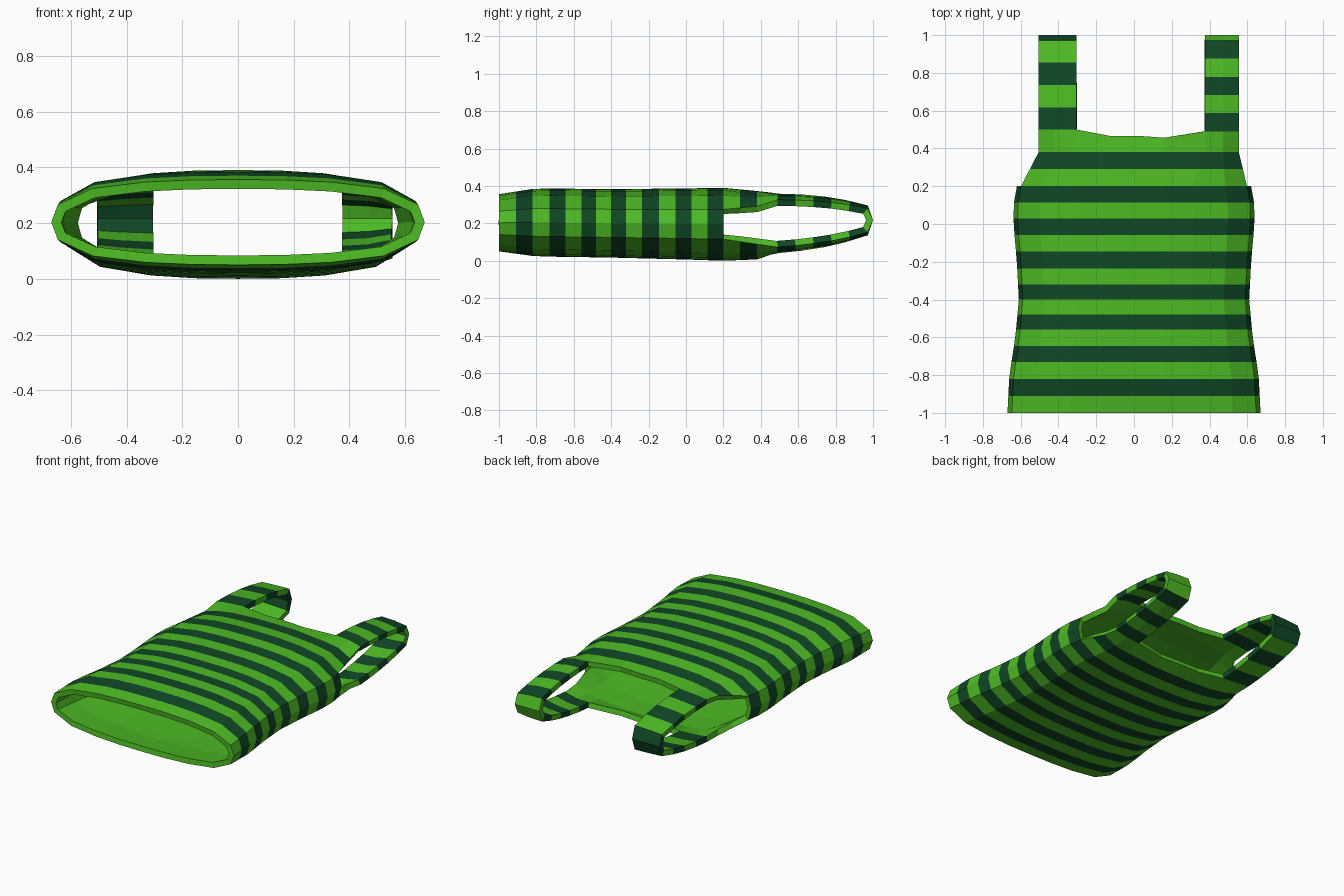
import bpy, bmesh

cube = bpy.data.objects.get("Cube")
if cube:
    bpy.data.objects.remove(cube, do_unlink=True)


def material(name, colour):
    m = bpy.data.materials.new(name)
    m.use_nodes = True
    m.diffuse_color = colour
    bsdf = m.node_tree.nodes["Principled BSDF"]
    bsdf.inputs["Base Color"].default_value = colour
    bsdf.inputs["Roughness"].default_value = 0.9
    return m


light = material("light green", (0.076, 0.50, 0.018, 1))
dark = material("dark green", (0.005, 0.064, 0.019, 1))


def lerp(table, t):
    """Piecewise linear lookup in a list of (key, value) pairs."""
    for (a, va), (b, vb) in zip(table, table[1:]):
        if t <= b:
            return va + (vb - va) * (max(t, a) - a) / (b - a)
    return table[-1][1]


# Shape of the garment along its length
WIDTH = [(-1, .67), (-.8, .66), (-.6, .628), (-.4, .61), (-.2, .62), (0, .638), (.1, .638), (.2, .62)]
HEIGHT = [(-1, .153), (-.8, .182), (-.4, .183), (0, .19), (.2, .195), (.38, .183), (.5, .163)]
MIDDLE = [(-1, .203), (-.8, .205), (-.4, .2), (.2, .195), (.38, .19), (.5, .2), (1, .217)]
SECTION = [(0, 1), (.25, .99), (.5, .94), (.78, .79), (.965, .41), (1, 0)]
COLUMNS = [-.965, -.78, -.5, -.25, 0, .25, .5, .78, .965]

# Shoulder columns and the neckline heights above them
SHOULDER_X = [-.505, -.42, -.305, -.13, .02, .16, .375, .47, .555]
NECK_Y = [.5, .5, .5, .467, .467, .457, .49, .49, .49]


def loft(bm, rows, mats, closed=False):
    """Bridge successive rows of points; mats gives one slot per band."""
    grid = [[bm.verts.new(p) for p in row] for row in rows]
    n = len(rows[0])
    for lower, upper, mat in zip(grid, grid[1:], mats):
        for i in range(n if closed else n - 1):
            j = (i + 1) % n
            bm.faces.new((lower[i], lower[j], upper[j], upper[i])).material_index = mat


def finish(bm, name, mats, inner_offset):
    """Weld, orient outward and give the cloth its thickness."""
    bmesh.ops.remove_doubles(bm, verts=bm.verts, dist=1e-4)
    bmesh.ops.recalc_face_normals(bm, faces=bm.faces)
    top = max(bm.faces, key=lambda f: f.calc_center_median().z)
    if top.normal.z < 0:
        bmesh.ops.reverse_faces(bm, faces=bm.faces)
    mesh = bpy.data.meshes.new(name)
    bm.to_mesh(mesh)
    bm.free()
    obj = bpy.data.objects.new(name, mesh)
    bpy.context.collection.objects.link(obj)
    for m in mats:
        mesh.materials.append(m)
    mod = obj.modifiers.new("cloth thickness", 'SOLIDIFY')
    mod.thickness = .034
    mod.offset = -1
    mod.use_even_offset = True
    mod.material_offset = inner_offset
    mod.material_offset_rim = inner_offset
    return obj


def panel_row(y, side):
    """One row of the front or back panel at the armholes' lower end."""
    w, h, mid = lerp(WIDTH, y), lerp(HEIGHT, y), lerp(MIDDLE, y)
    return [(c * w, y, mid + side * h * lerp(SECTION, abs(c))) for c in COLUMNS]


def ring(y):
    w, mid = lerp(WIDTH, y), lerp(MIDDLE, y)
    return panel_row(y, 1) + [(w, y, mid)] + panel_row(y, -1)[::-1] + [(-w, y, mid)]


def shoulder_row(side):
    h, mid = lerp(HEIGHT, .38), lerp(MIDDLE, .38)
    return [(x, .38, mid + side * h * lerp(SECTION, abs(x) / .62)) for x in SHOULDER_X]


def neck_depth(x):
    return lerp(HEIGHT, .5) * (.5 + .5 * lerp(SECTION, abs(x) / .62))


# Body: striped tube up to the armholes, then a panel on each side
STRIPES = [-1, -.91, -.82, -.73, -.645, -.558, -.48, -.4, -.32, -.235, -.145, -.057, .03, .115, .2]
bm = bmesh.new()
loft(bm, [ring(y) for y in STRIPES], [i % 2 for i in range(len(STRIPES) - 1)], True)
for side in (1, -1):
    low, high = panel_row(.2, side), shoulder_row(side)
    half = [tuple((a + b) / 2 for a, b in zip(p, q)) for p, q in zip(low, high)]
    neck = [(x, y, lerp(MIDDLE, .5) + side * neck_depth(x)) for x, y in zip(SHOULDER_X, NECK_Y)]
    loft(bm, [low, half, high, neck], [0, 1, 0])
finish(bm, "shirt_body", [light, dark, light, light], 2)

# Straps: striped loops from the front panel over the shoulder to the back
TAPER = [(.5, 1), (.62, .95), (.75, .85), (.87, .69), (.975, .5), (1, 0)]


def strap(name, cols, bands):
    xs = [SHOULDER_X[c] for c in cols]
    start = NECK_Y[cols[0]]
    ys = [start + (.972 - start) * i / bands for i in range(bands + 1)]

    def row(y, side):
        mid = lerp(MIDDLE, max(y, .5)) if y > start else lerp(MIDDLE, .5)
        return [(x, y, mid + side * neck_depth(x) * lerp(TAPER, y)) for x in xs]

    rows = [row(y, 1) for y in ys] + [row(1, 1)] + [row(y, -1) for y in reversed(ys)]
    up = [(i + 1) % 2 for i in range(bands)]
    cap = (bands + 1) % 2
    bm = bmesh.new()
    loft(bm, rows, up + [cap, cap] + up[::-1])
    finish(bm, name, [light, dark], 0)


strap("right_strap", (0, 1, 2), 4)
strap("left_strap", (6, 7, 8), 5)
